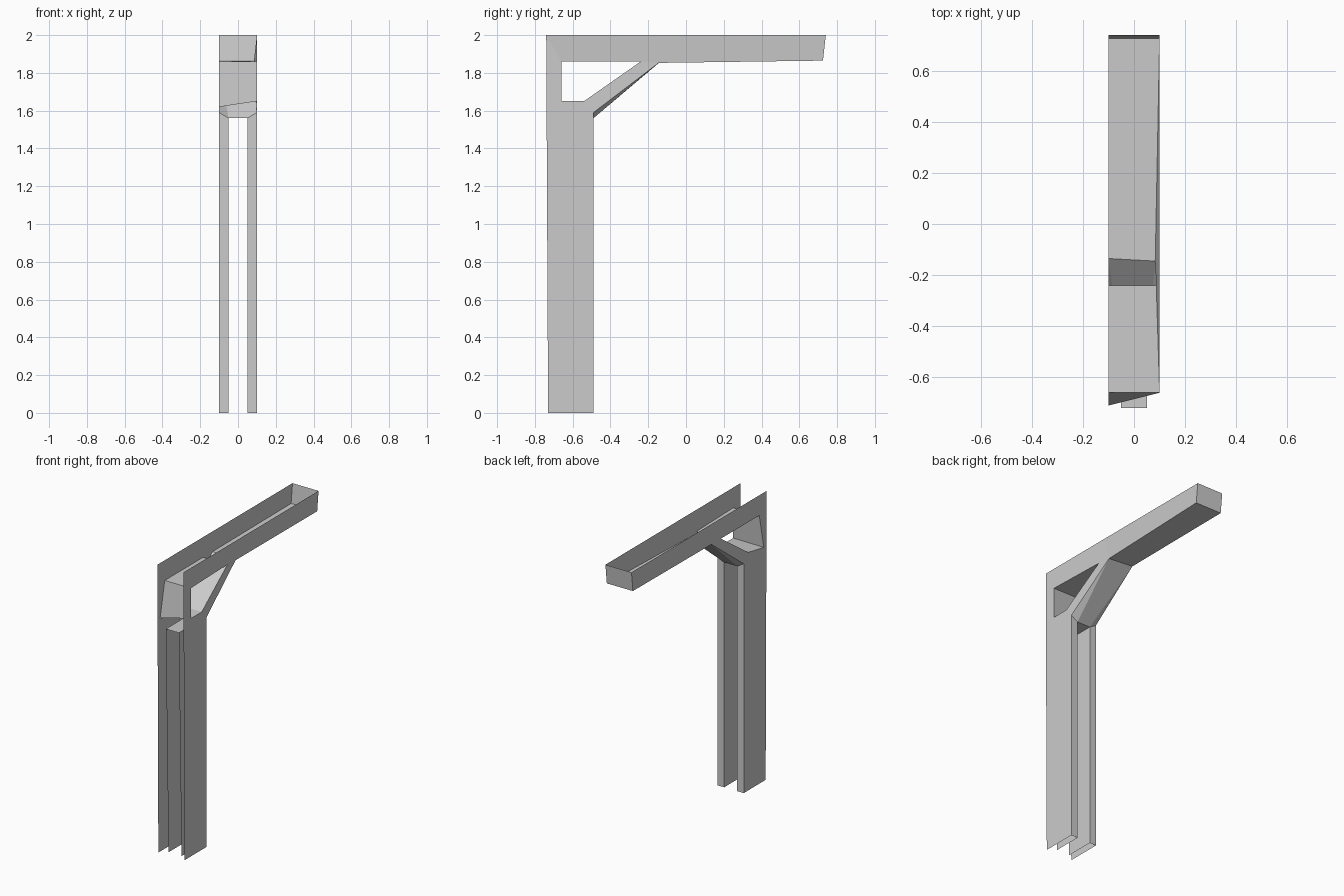
import bpy

if "Cube" in bpy.data.objects:
    bpy.data.objects.remove(bpy.data.objects["Cube"])

ORIGIN_X = 0.1   # half width of the hollow post and arm
SLOT_X = 0.05    # half width of the slot in the post


def sheet(name, pts, faces):
    """Open sheet-metal part from named points."""
    used = list(dict.fromkeys(k for f in faces for k in f))
    mesh = bpy.data.meshes.new(name)
    mesh.from_pydata([pts[k] for k in used], [],
                     [[used.index(k) for k in f] for f in faces])
    obj = bpy.data.objects.new(name, mesh)
    bpy.context.collection.objects.link(obj)
    return obj


# Side profile (y, z): outline of post, brace and arm, then the brace window
profile = {
    'heel': (-0.73, 0), 'toe': (-0.49, 0), 'knee': (-0.49, 1.59),
    'joint': (-0.135, 1.86), 'tip_low': (0.725, 1.865), 'tip_top': (0.74, 2),
    'mid_top': (-0.16, 2), 'back_top': (-0.74, 2),
    'win_back': (-0.66, 1.86), 'win_tip': (-0.24, 1.86),
    'win_knee': (-0.54, 1.65), 'win_low': (-0.66, 1.65),
}

# Slot profile on the inner sheets of the post
slot = {
    'slot_toe': (-0.49, 0), 'slot_heel': (-0.69, 0),
    'slot_back': (-0.72, 1.56), 'slot_top': (-0.49, 1.56),
}

pts = {}
for tag, s in (('L', -1), ('R', 1)):
    for k, (y, z) in profile.items():
        pts[k + tag] = (s * ORIGIN_X, y, z)
    for k, (y, z) in slot.items():
        pts[k + tag] = (s * SLOT_X, y, z)

# Hand-made irregularities: skewed window corner and dented joint
pts['win_lowL'] = (-0.1, -0.71, 1.62)
pts['jointR'] = (0.083, -0.145, 1.853)
pts['win_tipR'] = (0.087, -0.24, 1.86)

# Outer side panels, slot flanges and inner slot walls
panel = [
    ('heel', 'toe', 'knee', 'win_knee', 'win_low'),
    ('heel', 'win_low', 'win_back', 'back_top'),
    ('win_knee', 'knee', 'joint', 'win_tip'),
    ('back_top', 'win_back', 'win_tip', 'joint', 'mid_top'),
    ('mid_top', 'joint', 'tip_low', 'tip_top'),
]
flange = [('toe', 'slot_toe', 'slot_top', 'knee')]
inner = [('slot_toe', 'slot_heel', 'slot_back', 'slot_top')]
for tag, side in (('L', 'left'), ('R', 'right')):
    for part, faces in (('side_panel', panel), ('post_flange', flange),
                        ('slot_wall', inner)):
        tagged = [[k + tag for k in f] for f in faces]
        if tag == 'L':
            tagged = [f[::-1] for f in tagged]
        sheet(f'{side}_{part}', pts, tagged)


def bridge(name, keys):
    """Sheet spanning left to right along a run of profile points."""
    sheet(name, pts, [(a + 'L', b + 'L', b + 'R', a + 'R')
                      for a, b in zip(keys, keys[1:])])


# Cross sheets
bridge('window_lining', ['win_back', 'win_low', 'win_knee', 'win_tip', 'win_back'])
bridge('arm_underside_and_end', ['joint', 'tip_low', 'tip_top'][::1])
bridge('slot_ceiling', ['slot_back', 'slot_top'])

# Sloping underside of the brace, meeting the slot
sheet('brace_underside', pts, [
    ('kneeL', 'slot_topL', 'jointL'),
    ('slot_topL', 'slot_topR', 'jointR', 'jointL'),
    ('slot_topR', 'kneeR', 'jointR'),
])
